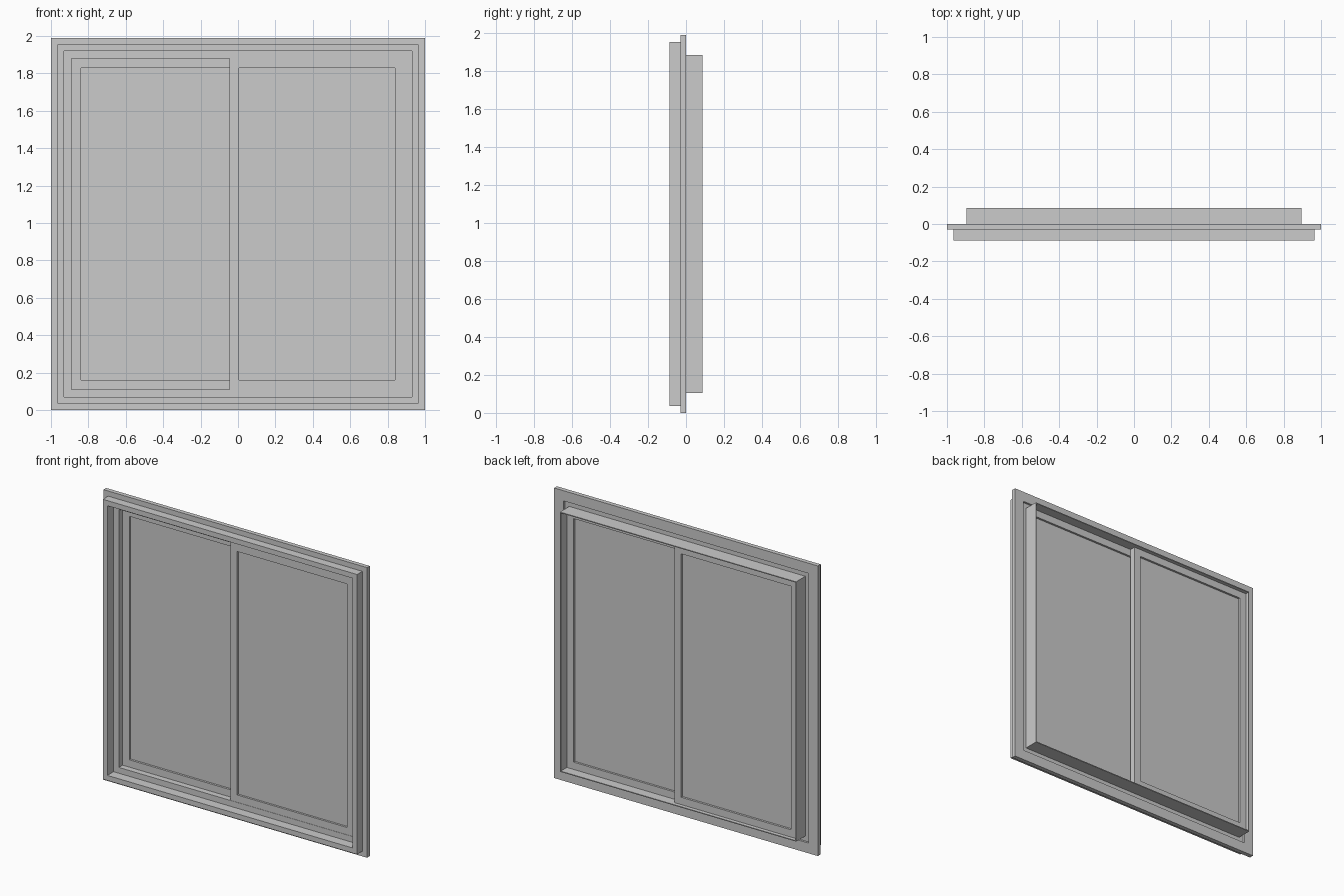
import bpy, bmesh

if "Cube" in bpy.data.objects:
    bpy.data.objects.remove(bpy.data.objects["Cube"])

ZC = 0.995  # mid height of the window


def mesh_object(name, verts, faces):
    mesh = bpy.data.meshes.new(name)
    mesh.from_pydata(verts, [], faces)
    bm = bmesh.new()
    bm.from_mesh(mesh)
    bmesh.ops.recalc_face_normals(bm, faces=bm.faces)
    bm.to_mesh(mesh)
    bm.free()
    obj = bpy.data.objects.new(name, mesh)
    bpy.context.collection.objects.link(obj)
    return obj


def rect_ring(name, profile, cx, hw, hz):
    """Sweep a closed (inset, y) profile round a rectangle with mitred corners."""
    n = len(profile)
    verts = [(cx + sx * (hw - d), y, ZC + sz * (hz - d))
             for sx, sz in ((-1, -1), (1, -1), (1, 1), (-1, 1))
             for d, y in profile]
    faces = [(c * n + i, c * n + (i + 1) % n,
              (c + 1) % 4 * n + (i + 1) % n, (c + 1) % 4 * n + i)
             for c in range(4) for i in range(n)]
    return mesh_object(name, verts, faces)


def box(name, cx, hw, hz, y0, y1):
    verts = [(cx + sx * hw, y, ZC + sz * hz)
             for y in (y0, y1)
             for sx, sz in ((-1, -1), (1, -1), (1, 1), (-1, 1))]
    faces = [(0, 1, 2, 3), (7, 6, 5, 4)]
    faces += [(i, (i + 1) % 4, (i + 1) % 4 + 4, i + 4) for i in range(4)]
    return mesh_object(name, verts, faces)


# Outer frame: wall flange, front casing, thin web and rear sleeve in one section
outer_profile = [
    (0, 0), (0, -0.03), (0.035, -0.03), (0.035, -0.087), (0.07, -0.087),
    (0.07, -0.02), (0.11, -0.02), (0.11, 0.086), (0.104, 0.086),
    (0.104, -0.014), (0.07, -0.014), (0.07, 0)]
rect_ring("outer_frame", outer_profile, 0, 1.0, 0.995)


# Sliding sashes: right one in front, left one behind, each with a glass pane
def sash(side, sign, y0, y1):
    cx, hw, hz, w = sign * 0.4225, 0.4675, 0.885, 0.05
    rect_ring(side + "_sash_frame", [(0, y0), (w, y0), (w, y1), (0, y1)], cx, hw, hz)
    mid = (y0 + y1) / 2
    box(side + "_glass_pane", cx, hw - w, hz - w, mid - 0.005, mid + 0.005)


sash("right", 1, -0.018, 0.02)
sash("left", -1, 0.021, 0.06)
